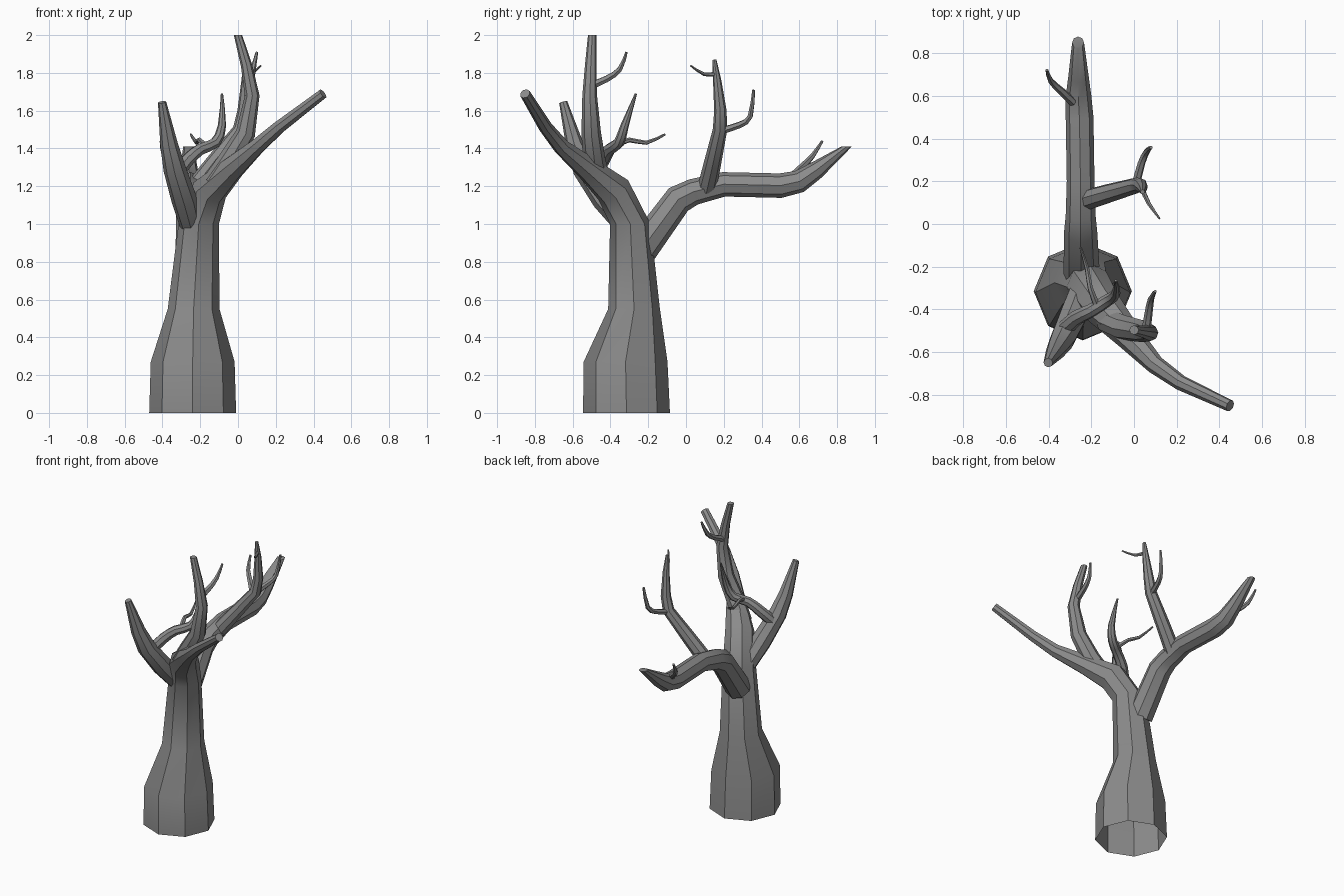
import bpy, bmesh, math
from mathutils import Vector

if "Cube" in bpy.data.objects:
    bpy.data.objects.remove(bpy.data.objects["Cube"])

UP = Vector((0, 0, 1))
bark = bpy.data.materials.new("dark_grey_bark")
bark.diffuse_color = (.26, .26, .26, 1)
bark.use_nodes = True
bark.node_tree.nodes["Principled BSDF"].inputs["Base Color"].default_value = bark.diffuse_color


def rounded(path):
    """Adds a curved in-between point on every span of a path."""
    out = []
    for i in range(len(path) - 1):
        a, b, c, d = (Vector(path[min(max(j, 0), len(path) - 1)]) for j in range(i - 1, i + 3))
        out += [tuple(b), tuple((b + c) * .5625 - (a + d) * .0625)]
    return out + [path[-1]]


def limb(name, path, sides=8, flat=(), open_start=False):
    """Tapered faceted tube through (x, y, z, radius); rings listed in flat stay level."""
    pts = [Vector(p[:3]) for p in path]
    n = len(pts)
    bm = bmesh.new()
    rings, prev = [], UP.copy()
    axis = Vector((1, 0, 0))
    for i, p in enumerate(pts):
        t = Vector((0, 0, 0))
        if i > 0:
            t += (p - pts[i - 1]).normalized()
        if i < n - 1:
            t += (pts[i + 1] - p).normalized()
        t.normalize()
        if i in flat:
            t = UP.copy()
        axis = prev.rotation_difference(t) @ axis
        axis = (axis - t * axis.dot(t)).normalized()
        side = t.cross(axis)
        prev = t
        ring = []
        for k in range(sides):
            a = 2 * math.pi * k / sides
            ring.append(bm.verts.new(p + path[i][3] * (axis * math.cos(a) + side * math.sin(a))))
        rings.append(ring)
    for a, b in zip(rings, rings[1:]):
        for k in range(sides):
            j = (k + 1) % sides
            bm.faces.new((a[k], a[j], b[j], b[k]))
    bm.faces.new(rings[-1])
    if not open_start:
        bm.faces.new(rings[0][::-1])
    me = bpy.data.meshes.new(name)
    bm.to_mesh(me)
    bm.free()
    me.materials.append(bark)
    ob = bpy.data.objects.new(name, me)
    bpy.context.collection.objects.link(ob)
    bpy.ops.object.select_all(action='DESELECT')
    ob.select_set(True)
    bpy.context.view_layer.objects.active = ob
    bpy.ops.object.shade_smooth_by_angle(angle=math.radians(38))
    return ob


# Trunk, hollow at the base, running on into the long front right branch
limb("trunk", [
    (-.24, -.315, 0, .23), (-.24, -.32, .27, .222), (-.235, -.275, .55, .137),
    (-.208, -.295, 1.0, .107), (-.15, -.385, 1.18, .095), (-.03, -.52, 1.295, .066),
    (.1, -.66, 1.41, .044), (.22, -.745, 1.515, .036), (.45, -.852, 1.69, .028),
], flat=(0, 1, 2, 3), open_start=True)

# Thick branch reaching to the back, tip cut level
limb("back_branch", [
    (-.245, -.235, .865, .085), (-.25, -.04, 1.13, .078), (-.25, .04, 1.17, .07),
    (-.25, .2, 1.21, .065), (-.255, .5, 1.203, .065), (-.26, .6, 1.225, .06),
    (-.26, .69, 1.285, .048), (-.262, .85, 1.41, .028),
], flat=(7,))

# Branch rising from the back branch
limb("back_upright_branch", [
    (-.23, .11, 1.19, .05), (-.13, .14, 1.32, .046), (.01, .18, 1.5, .038),
    (.03, .182, 1.6, .033), (.04, .165, 1.76, .022), (.04, .15, 1.87, .011),
])

# Tallest branch, rising from the front right branch
limb("tall_branch", [
    (-.13, -.45, 1.22, .058), (-.05, -.485, 1.33, .06), (.04, -.502, 1.48, .052),
    (.075, -.51, 1.68, .039), (.045, -.505, 1.84, .03), (0, -.497, 2.0, .022),
], flat=(5,))

# Left branch
limb("left_branch", [
    (-.25, -.325, 1.0, .06), (-.285, -.43, 1.13, .068), (-.335, -.54, 1.29, .06),
    (-.365, -.59, 1.42, .047), (-.402, -.65, 1.645, .022),
])

# Curved branch growing inwards from the left branch
limb("inner_branch", rounded([
    (-.335, -.5, 1.25, .038), (-.27, -.44, 1.335, .036), (-.2, -.405, 1.395, .032),
    (-.12, -.355, 1.43, .029), (-.085, -.325, 1.52, .022), (-.085, -.265, 1.69, .006),
]))

# Small twigs
twigs = {
    "inner_twig": [(-.17, -.39, 1.41, .018), (-.205, -.3, 1.445, .013),
                   (-.22, -.21, 1.43, .011), (-.25, -.11, 1.475, .006)],
    "tall_twig": [(.055, -.51, 1.73, .022), (.068, -.42, 1.768, .019),
                  (.08, -.35, 1.82, .015), (.1, -.315, 1.91, .007)],
    "back_upper_twig": [(.038, .165, 1.795, .013), (.07, .095, 1.793, .01),
                        (.12, .025, 1.838, .005)],
    "back_lower_twig": [(.01, .19, 1.495, .02), (.035, .285, 1.525, .018),
                        (.06, .34, 1.57, .015), (.08, .358, 1.71, .008)],
    "back_end_twig": [(-.285, .57, 1.26, .02), (-.34, .622, 1.31, .018),
                      (-.39, .67, 1.36, .014), (-.408, .722, 1.44, .007)],
}
for name, path in twigs.items():
    limb(name, rounded(path), sides=6)
